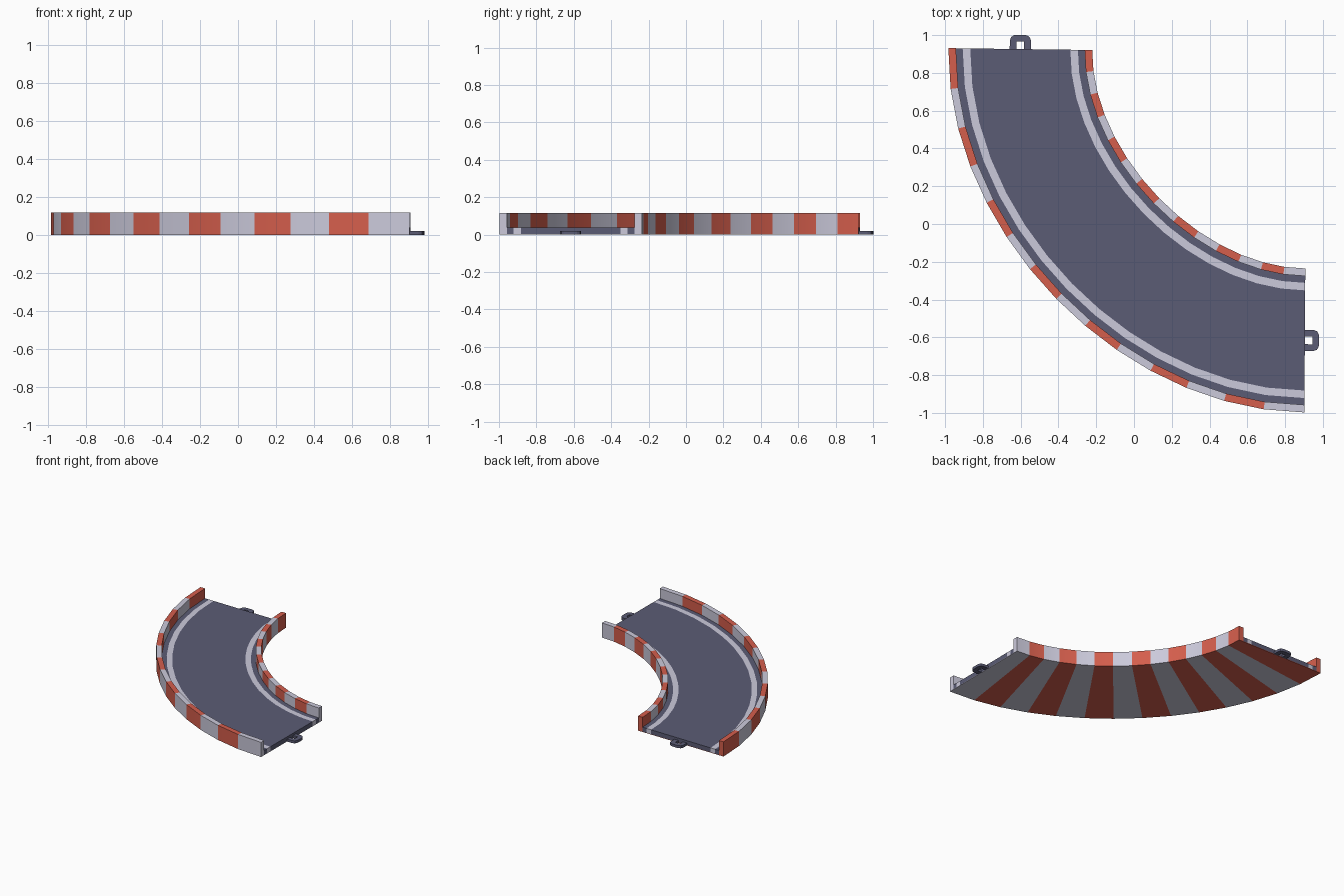
import bpy, bmesh
from mathutils import Vector

if "Cube" in bpy.data.objects:
    bpy.data.objects.remove(bpy.data.objects["Cube"])


def material(name, rgb):
    m = bpy.data.materials.new(name)
    m.diffuse_color = (*rgb, 1)
    m.use_nodes = True
    m.node_tree.nodes["Principled BSDF"].inputs["Base Color"].default_value = m.diffuse_color
    return m


RED = material("barrier red", (0.66, 0.112, 0.073))
WHITE = material("pale grey white", (0.60, 0.59, 0.71))
GREY = material("asphalt blue grey", (0.105, 0.107, 0.178))

# Centre line of the bend: a quarter-turn Bezier cut into 14 straight segments
N, HANDLE, HALF = 14, 0.764, 0.381
T0, T1 = Vector((-0.013, -1)).normalized(), Vector((1, -0.0066)).normalized()
P0, P3 = Vector((-0.602, 0.926)), Vector((0.9045, -0.6165))
P1, P2 = P0 + T0 * HANDLE, P3 - T1 * HANDLE


def station(k):
    """Point on the centre line and the direction to the outside of the bend."""
    t = k / N
    s = 1 - t
    p = P0 * s**3 + P1 * 3 * s * s * t + P2 * 3 * s * t * t + P3 * t**3
    d = (P1 - P0) * s * s + (P2 - P1) * 2 * s * t + (P3 - P2) * t * t
    d.normalize()
    return p, Vector((d.y, -d.x))


def finish(name, bm, mats, smooth=False):
    bmesh.ops.recalc_face_normals(bm, faces=bm.faces)
    me = bpy.data.meshes.new(name)
    bm.to_mesh(me)
    bm.free()
    for m in mats:
        me.materials.append(m)
    ob = bpy.data.objects.new(name, me)
    bpy.context.collection.objects.link(ob)
    if smooth:
        bpy.context.view_layer.objects.active = ob
        ob.select_set(True)
        bpy.ops.object.shade_smooth_by_angle(angle=0.6)
        ob.select_set(False)
    return ob


def sweep(name, profile, caps, mats, rule):
    """Sweep a closed (offset, z) profile; rule(segment, side) picks the colour.
    caps lists index groups of the profile as (indices, side)."""
    bm = bmesh.new()
    rings = []
    for k in range(N + 1):
        p, out = station(k)
        rings.append([bm.verts.new((*(p + out * d), z)) for d, z in profile])
    n = len(profile)
    for k in range(N):
        for i in range(n):
            j = (i + 1) % n
            f = bm.faces.new((rings[k][i], rings[k][j],
                              rings[k + 1][j], rings[k + 1][i]))
            f.material_index = rule(k, i)
    for k, ring in ((0, rings[0]), (N - 1, rings[-1])):
        for ids, side in caps:
            f = bm.faces.new([ring[i] for i in ids])
            f.material_index = rule(k, side)
    return finish(name, bm, mats, True)


# Striped U-shaped channel: two barriers and the underside
H, WALL, FLOOR = 0.117, 0.04, 0.004
inner = HALF - WALL
channel = [(-HALF, 0), (-HALF, H), (-inner, H), (-inner, FLOOR),
           (inner, FLOOR), (inner, H), (HALF, H), (HALF, 0)]
sweep("striped_barriers", channel,
      [((0, 1, 2, 3), 0), ((0, 3, 4, 7), 0), ((4, 5, 6, 7), 0)],
      (RED, WHITE), lambda k, i: k % 2)

# Road slab with white edge lines, including their ends
cols = [-inner, -0.305, -0.265, 0.265, 0.305, inner]
road = [(d, 0.038) for d in cols] + [(d, FLOOR) for d in reversed(cols)]
sweep("road_surface", road,
      [((i, i + 1, 10 - i, 11 - i), i) for i in range(5)],
      (GREY, WHITE), lambda k, i: 1 if i in (1, 3) else 0)

# Connector loops at both ends
half = [(0, 0.056), (0.045, 0.056), (0.064, 0.049), (0.073, 0.034), (0.075, 0.02)]
hole = [(0, -0.02), (0.04, -0.02), (0.04, 0.02), (0, 0.02)]
outline = half + [(u, -v) for u, v in reversed(half)] + hole
for name, p, out in (("back_connector", P0, -T0), ("right_connector", P3, T1)):
    side = Vector((-out.y, out.x))
    bm = bmesh.new()
    face = bm.faces.new([bm.verts.new((*(p + out * u + side * v), 0))
                         for u, v in outline])
    ext = bmesh.ops.extrude_face_region(bm, geom=[face], use_keep_orig=True)
    bmesh.ops.translate(bm, vec=(0, 0, 0.02), verts=[
        v for v in ext["geom"] if isinstance(v, bmesh.types.BMVert)])
    finish(name, bm, (GREY,))
